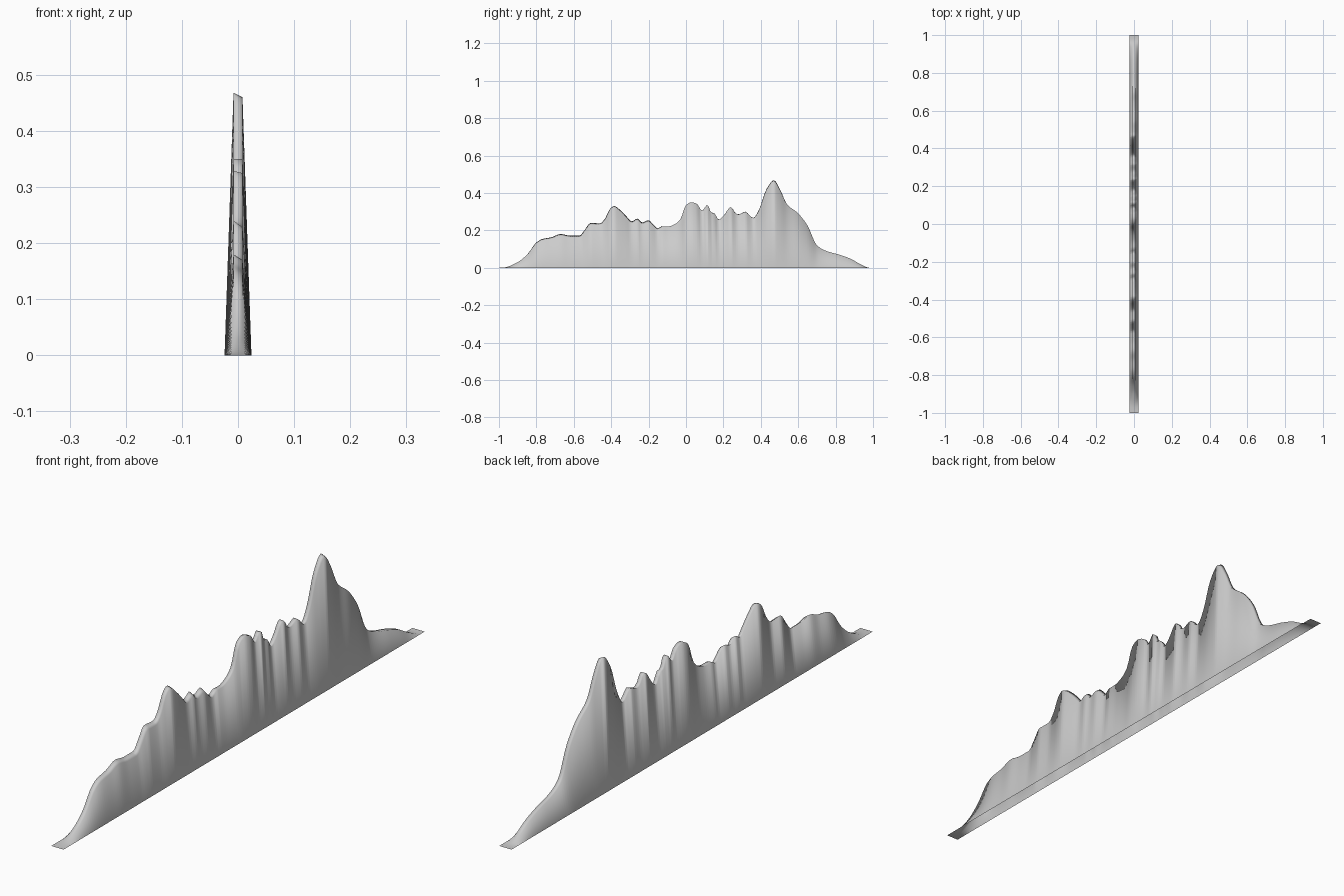
import bpy, bmesh

if "Cube" in bpy.data.objects:
    bpy.data.objects.remove(bpy.data.objects["Cube"])

# Ridge height along y (left crest) and how far the right crest drops below it
CREST = [(-1, 0), (-.97, .002), (-.9, .03), (-.85, .07), (-.8, .135), (-.77, .153), (-.72, .163),
         (-.67, .18), (-.62, .172), (-.57, .172), (-.54, .205), (-.51, .24), (-.46, .237),
         (-.43, .268), (-.41, .31), (-.385, .33), (-.35, .307), (-.32, .277), (-.29, .248),
         (-.26, .263), (-.235, .242), (-.2, .254), (-.18, .237), (-.15, .21), (-.13, .222),
         (-.1, .22), (-.06, .233), (-.03, .26), (0, .335), (.03, .35), (.06, .34), (.085, .305),
         (.115, .337), (.135, .295), (.15, .293), (.175, .257), (.2, .277), (.24, .325),
         (.265, .292), (.28, .286), (.32, .3), (.34, .28), (.36, .267), (.39, .31), (.43, .42),
         (.47, .468), (.5, .425), (.54, .34), (.6, .29), (.65, .225), (.7, .12), (.75, .09),
         (.82, .07), (.88, .048), (.94, .015), (.98, 0), (1, 0)]
DROP = [(-1, 0), (-.85, 0), (-.77, .008), (-.5, .012), (-.4, .004), (-.33, .01), (-.2, .012),
        (-.1, 0), (.1, 0), (.4, .002), (.47, .008), (.55, 0), (1, 0)]


def sample(points, y):
    """Smooth curve through the points, flat at peaks and dips."""
    n = len(points)
    i = max(k for k in range(n - 1) if points[k][0] <= y + 1e-9)

    def slope(k):
        if k in (0, n - 1):
            return 0
        (a, p), (b, q), (c, r) = points[k - 1:k + 2]
        s, t = (q - p) / (b - a), (r - q) / (c - b)
        return 2 * s * t / (s + t) if s * t > 0 else 0

    (a, p), (b, q) = points[i], points[i + 1]
    d = b - a
    t = (y - a) / d
    return (p * (1 + 2 * t) * (1 - t) ** 2 + q * t * t * (3 - 2 * t)
            + d * (slope(i) * t * (1 - t) ** 2 - slope(i + 1) * t * t * (1 - t)))


# Terrain strip: two steep walls and a narrow crest, open underneath
bm = bmesh.new()
STEPS = 200
rows = []
for k in range(STEPS + 1):
    y = -1 + 2 * k / STEPS
    left = max(0, sample(CREST, y))
    right = max(0, left - sample(DROP, y))
    section = [(-.024, 0), (-.008, left), (.008, right), (.024, 0)]
    rows.append([bm.verts.new((x, y, z)) for x, z in section])
for a, b in zip(rows, rows[1:]):
    for j in range(3):
        bm.faces.new((a[j], a[j + 1], b[j + 1], b[j])).smooth = True

mesh = bpy.data.meshes.new("mountain_ridge")
bm.to_mesh(mesh)
bm.free()
ridge = bpy.data.objects.new("mountain_ridge", mesh)
bpy.context.collection.objects.link(ridge)
